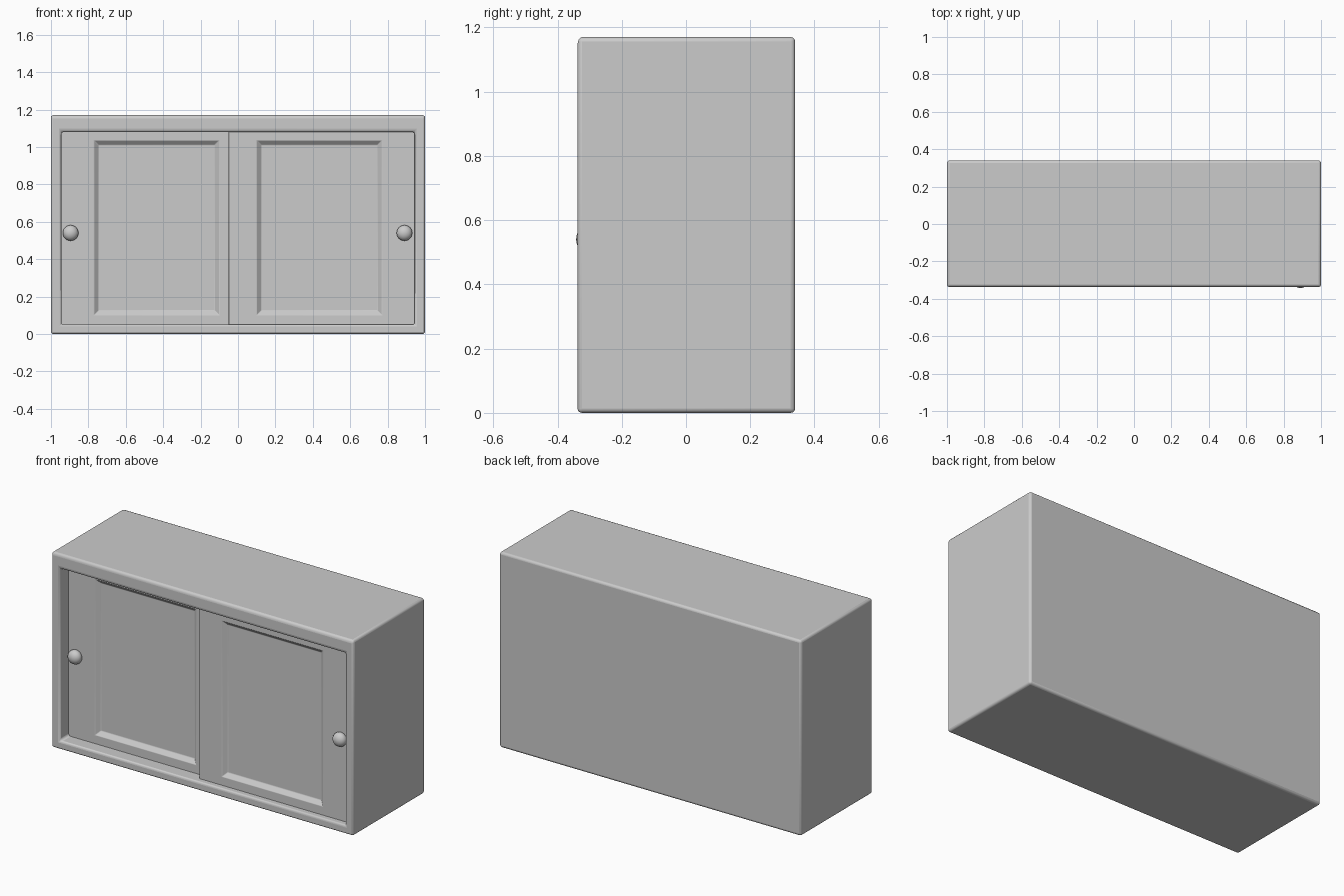
import bpy, bmesh, math

if "Cube" in bpy.data.objects:
    bpy.data.objects.remove(bpy.data.objects["Cube"])


def finish(obj, bevel, segments=3):
    """Round the edges and smooth-shade by angle."""
    if bevel:
        mod = obj.modifiers.new("rounding", 'BEVEL')
        mod.width = bevel
        mod.segments = segments
        mod.limit_method = 'ANGLE'
    bpy.ops.object.select_all(action='DESELECT')
    obj.select_set(True)
    bpy.context.view_layer.objects.active = obj
    bpy.ops.object.shade_smooth_by_angle(angle=math.radians(35))


def ringed_box(name, rings, bevel):
    """Closed solid skinned through rectangles (x0, x1, z0, z1, y)."""
    bm = bmesh.new()
    loops = [[bm.verts.new((x, y, z)) for x, z in
              ((x0, z0), (x1, z0), (x1, z1), (x0, z1))]
             for x0, x1, z0, z1, y in rings]
    for a, b in zip(loops, loops[1:]):
        for i in range(4):
            j = (i + 1) % 4
            bm.faces.new((a[i], a[j], b[j], b[i]))
    bm.faces.new(loops[0])
    bm.faces.new(loops[-1])
    bmesh.ops.recalc_face_normals(bm, faces=bm.faces)
    mesh = bpy.data.meshes.new(name)
    bm.to_mesh(mesh)
    bm.free()
    obj = bpy.data.objects.new(name, mesh)
    bpy.context.collection.objects.link(obj)
    finish(obj, bevel)
    return obj


def door(name, x0, x1, px0, px1, front):
    """Sliding door with a sunken, sloped-edge panel."""
    z0, z1, pz0, pz1, slope = 0.045, 1.085, 0.10, 1.035, 0.025
    ringed_box(name, [
        (x0, x1, z0, z1, front + 0.038),
        (x0, x1, z0, z1, front),
        (px0, px1, pz0, pz1, front),
        (px0 + slope, px1 - slope, pz0 + slope, pz1 - slope, front + 0.022),
    ], 0.003)


def knob(name, x, front):
    bpy.ops.mesh.primitive_uv_sphere_add(
        segments=24, ring_count=12, radius=1,
        location=(x, front - 0.012, 0.54), rotation=(math.pi / 2, 0, 0))
    obj = bpy.context.object
    obj.name = name
    obj.scale = (0.042, 0.042, 0.034)
    finish(obj, 0)


# cabinet body with front opening
ringed_box("cabinet_body", [
    (-1, 1, 0, 1.17, 0.34),
    (-1, 1, 0, 1.17, -0.337),
    (-0.945, 0.945, 0.05, 1.08, -0.337),
    (-0.945, 0.945, 0.05, 1.08, -0.20),
], 0.014)

# doors run on two tracks: left behind, right in front
LEFT_Y, RIGHT_Y = -0.253, -0.296
door("left_door", -0.948, 0.05, -0.77, -0.10, LEFT_Y)
door("right_door", -0.05, 0.948, 0.10, 0.77, RIGHT_Y)

# round pulls
knob("left_knob", -0.895, LEFT_Y)
knob("right_knob", 0.89, RIGHT_Y)
